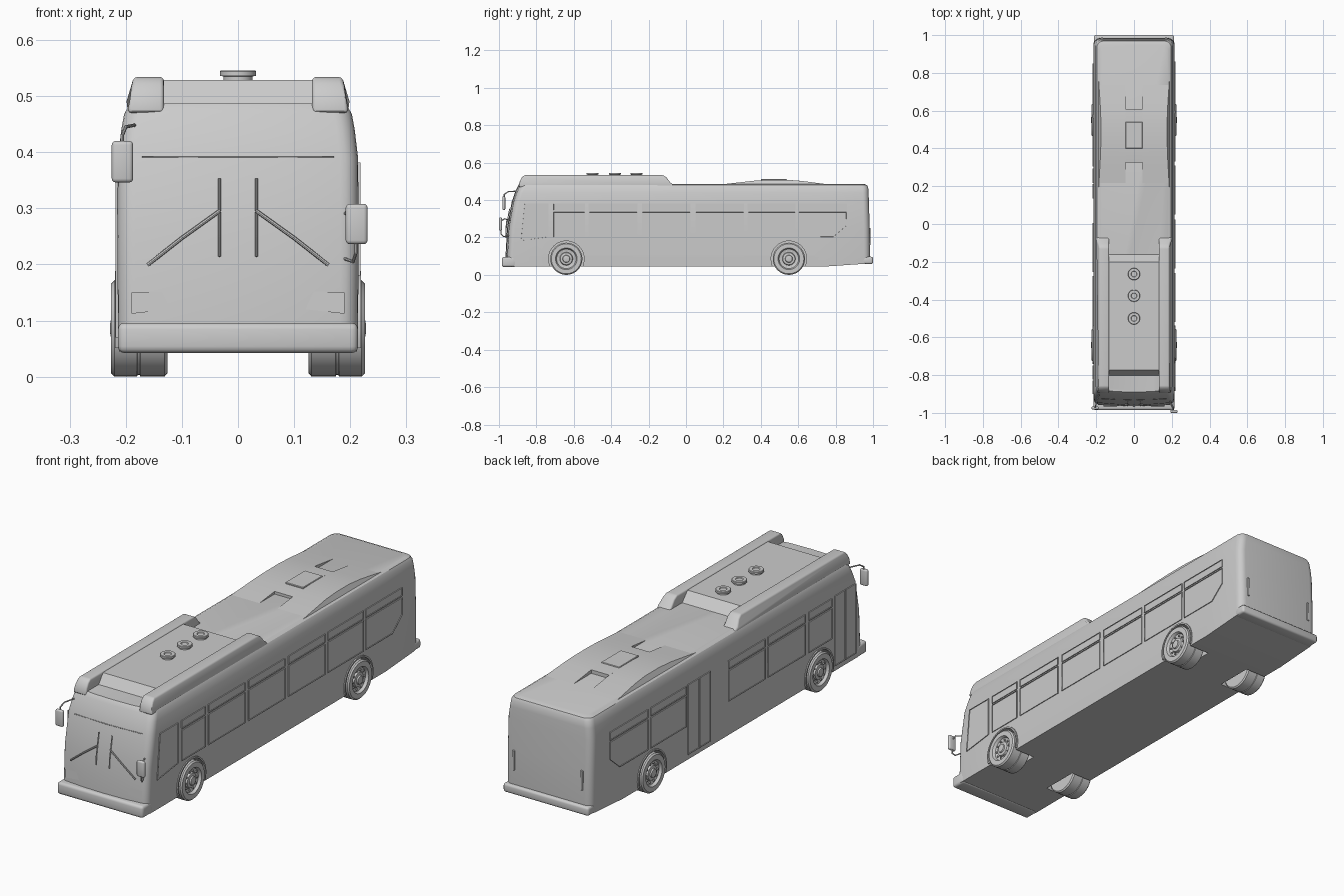
import bpy, bmesh, math
from mathutils import Vector, Matrix

if "Cube" in bpy.data.objects:
    bpy.data.objects.remove(bpy.data.objects["Cube"])

grey = bpy.data.materials.new("light_grey")
grey.diffuse_color = (0.6, 0.6, 0.6, 1)
grey.use_nodes = True
grey.node_tree.nodes["Principled BSDF"].inputs["Base Color"].default_value = grey.diffuse_color


def finish(name, bm, bevel=0, seg=2):
    bmesh.ops.recalc_face_normals(bm, faces=bm.faces)
    me = bpy.data.meshes.new(name)
    bm.to_mesh(me)
    bm.free()
    ob = bpy.data.objects.new(name, me)
    bpy.context.collection.objects.link(ob)
    me.materials.append(grey)
    bpy.ops.object.select_all(action='DESELECT')
    bpy.context.view_layer.objects.active = ob
    ob.select_set(True)
    if bevel:
        m = ob.modifiers.new("bevel", 'BEVEL')
        m.width, m.segments, m.limit_method = bevel, seg, 'ANGLE'
        bpy.ops.object.modifier_apply(modifier="bevel")
    bpy.ops.object.shade_smooth_by_angle(angle=math.radians(30))
    return ob


def box(name, lo, hi, bevel=0.0, seg=3):
    bm = bmesh.new()
    bmesh.ops.create_cube(bm, size=1)
    for v in bm.verts:
        v.co = Vector([(lo[i] + hi[i]) / 2 + v.co[i] * (hi[i] - lo[i]) for i in range(3)])
    return finish(name, bm, bevel, seg)


def prism(bm, yz, x0, x1):
    """Extrude a side profile of (y, z) points from x0 to x1; returns the x1 cap."""
    a = [bm.verts.new((x0, y, z)) for y, z in yz]
    b = [bm.verts.new((x1, y, z)) for y, z in yz]
    n = len(yz)
    bm.faces.new(a)
    cap = bm.faces.new(b)
    for i in range(n):
        bm.faces.new((a[i], a[(i + 1) % n], b[(i + 1) % n], b[i]))
    return cap


def lathe(name, prof, centre, axis, n=40):
    """Spin (offset, radius) points about the x or z axis."""
    bm = bmesh.new()
    rings = []
    for t, r in prof:
        ring = []
        for i in range(n):
            a = 2 * math.pi * i / n
            c, s = r * math.cos(a), r * math.sin(a)
            ring.append(bm.verts.new(Vector(centre) + Vector((t, c, s) if axis == 'x' else (c, s, t))))
        rings.append(ring)
    for p, q in zip(rings, rings[1:]):
        for i in range(n):
            bm.faces.new((p[i], p[(i + 1) % n], q[(i + 1) % n], q[i]))
    bm.faces.new(rings[0])
    bm.faces.new(rings[-1])
    return finish(name, bm)


def rod(name, pts, r=0.003):
    bm = bmesh.new()
    for p, q in zip(pts, pts[1:]):
        p, q = Vector(p), Vector(q)
        d = q - p
        mat = Matrix.Translation((p + q) / 2) @ d.to_track_quat('Z', 'Y').to_matrix().to_4x4()
        bmesh.ops.create_cone(bm, cap_ends=True, segments=8, radius1=r, radius2=r,
                              depth=d.length + r, matrix=mat)
    return finish(name, bm)


# Body: stacked rounded plan outlines (z, half width, front y, rear y)
LAYERS = [(.045, .212, -.965, .982), (.10, .214, -.965, .984), (.25, .215, -.957, .982),
          (.39, .214, -.932, .978), (.44, .208, -.915, .976), (.468, .203, -.902, .974),
          (.480, .196, -.896, .968), (.487, .182, -.890, .950)]


def front_y(z):
    for a, b in zip(LAYERS, LAYERS[1:]):
        if z <= b[0]:
            return a[2] + (b[2] - a[2]) * (z - a[0]) / (b[0] - a[0])
    return LAYERS[-1][2]


def outline(w, yf, yr, r=.032):
    half = [(0, yf), (.1, yf + .003)]
    for k in range(6):
        a = math.pi / 2 * k / 5
        half.append((w - r + r * math.sin(a), yf + .01 + r - r * math.cos(a)))
    half += [(w, .75)]
    for k in range(6):
        a = math.pi / 2 * k / 5
        half.append((w - r + r * math.cos(a), yr - r + r * math.sin(a)))
    return half + [(-x, y) for x, y in reversed(half) if x > 0]


bm = bmesh.new()
rings = []
for i, (z, w, yf, yr) in enumerate(LAYERS):
    rings.append([bm.verts.new((x, y, z + (max(0, y - .75) * .07 if i == 0 else 0)))
                  for x, y in outline(w, yf, yr)])
for p, q in zip(rings, rings[1:]):
    for i in range(len(p)):
        j = (i + 1) % len(p)
        bm.faces.new((p[i], p[j], q[j], q[i]))
bmesh.ops.triangulate(bm, faces=[bm.faces.new(rings[0])])
bm.faces.new(rings[-1])
body = finish("body_shell", bm)

# Wheel arches cut into the body
for s in (-1, 1):
    for y in (-.64, .55):
        cut = lathe("arch_cutter", [(-.1, .096), (.1, .096)], (s * .21, y, .086), 'x', 48)
        cut.hide_render = True
        m = body.modifiers.new("arch", 'BOOLEAN')
        m.operation, m.object, m.solver = 'DIFFERENCE', cut, 'EXACT'
        bpy.context.view_layer.objects.active = body
        bpy.ops.object.modifier_apply(modifier="arch")
        bpy.data.objects.remove(cut)
bpy.ops.object.select_all(action='DESELECT')
body.select_set(True)
bpy.ops.object.shade_smooth_by_angle(angle=math.radians(30))

# Wheels, bolts and arch lips
TYRE = [(-.10, .05), (-.10, .08), (-.095, .086), (-.052, .086), (-.051, .083), (-.047, .083),
        (-.046, .086), (-.006, .086), (0, .08), (0, .058), (-.004, .055), (-.012, .052),
        (-.016, .035), (-.008, .032), (-.006, .02), (.0, .018), (.002, .008)]
for s in (-1, 1):
    for label, y in (("front", -.64), ("rear", .55)):
        lathe(label + "_wheel", [(s * t, r) for t, r in TYRE], (s * .226, y, .086), 'x')
        for k in range(10):
            a = 2 * math.pi * k / 10
            p = (s * .213, y + .042 * math.cos(a), .086 + .042 * math.sin(a))
            lathe("wheel_bolt", [(-.005, .004), (.005, .004)], p, 'x', 6)
        arc = [math.radians(-20 + 220 * k / 24) for k in range(25)]
        pts = [(y + r * math.cos(a), .086 + r * math.sin(a))
               for r, seq in ((.095, arc), (.102, arc[::-1])) for a in seq]
        bm = bmesh.new()
        prism(bm, pts, s * .208, s * .219)
        finish(label + "_arch_lip", bm)


# Side windows and doors: rimmed plates on the wall
def pane(name, s, yz):
    bm = bmesh.new()
    cap = prism(bm, yz, s * .209, s * .2185)
    bmesh.ops.recalc_face_normals(bm, faces=bm.faces)
    bmesh.ops.inset_region(bm, faces=[cap], thickness=.004, depth=0)
    bmesh.ops.inset_region(bm, faces=[cap], thickness=.0005, depth=-.0025)
    finish(name, bm)


def split_window(s, y0, y1, slant=False):
    pane("upper_window", s, [(y0, .345), (y1, .345), (y1, .382), (y0, .382)])
    low = [(y0, .20), (y1 - .07, .20), (y1, .26)] if slant else [(y0, .20), (y1, .20)]
    pane("lower_window", s, low + [(y1, .338), (y0, .338)])


for y0, y1 in ((-.71, -.54), (-.52, -.26), (-.235, .025), (.05, .31), (.33, .585)):
    split_window(1, y0, y1)
split_window(1, .60, .86, True)
pane("driver_window", 1, [(-.885, .18), (-.735, .20), (-.735, .382), (-.865, .382)])
for y0, y1 in ((-.73, -.565), (-.54, -.275), (-.255, .005), (.305, .56)):
    split_window(-1, y0, y1)
split_window(-1, .58, .85, True)
for y0, y1 in ((-.90, -.828), (-.822, -.75), (.135, .213), (.217, .295)):
    pane("door_leaf", -1, [(y0, .07), (y1, .07), (y1, .385), (y0, .385)])

# Bumpers
box("front_bumper", (-.214, -.985, .042), (.214, -.91, .096), .012)
box("rear_bumper", (-.213, .94, .058), (.213, 1.0, .097), .010)

# Roof side fairings
RAIL = [(-.895, .47), (-.889, .50), (-.877, .522), (-.862, .534), (-.125, .534),
        (-.105, .522), (-.085, .495), (-.070, .484), (-.070, .47)]
for s in (-1, 1):
    bm = bmesh.new()
    prism(bm, RAIL, s * .132, s * .197)
    for v in bm.verts:
        if abs(v.co.x) > .19 and v.co.z > .49:
            v.co.x -= s * (v.co.z - .49) * .25
    finish("roof_fairing", bm, .008, 3)

# Roof equipment box with three vents
bm = bmesh.new()
prism(bm, [(-.808, .48), (-.772, .529), (-.20, .529), (-.155, .48)], -.134, .134)
finish("roof_equipment_box", bm)
for y in (-.5, -.38, -.265):
    lathe("roof_vent", [(.525, .026), (.535, .026), (.536, .032), (.544, .032), (.546, .03),
                        (.546, .016), (.543, .014), (.543, .004)], (0, y, 0), 'z', 28)

# Rear roof hump with notched ends and hatch
HUMP = [(.19, .484), (.28, .494), (.37, .504), (.45, .508), (.54, .508), (.62, .502), (.76, .484)]
for s in (-1, 1):
    bm = bmesh.new()
    prism(bm, HUMP, s * .045, s * .19)
    for v in bm.verts:
        if abs(v.co.x) > .18:
            v.co.x = s * (.175 + .012 * (.508 - v.co.z) / .024)
    finish("roof_hump_side", bm)
bm = bmesh.new()
prism(bm, [(.325, .48), (.325, .499), (.37, .504), (.45, .508), (.54, .508), (.61, .503), (.61, .48)],
      -.046, .046)
finish("roof_hump_centre", bm)
box("roof_hatch", (-.045, .40, .50), (.045, .54, .5115), .002, 1)

# Mirrors on bent arms
box("left_mirror", (-.225, -.982, .346), (-.187, -.966, .42), .007)
rod("left_mirror_arm", [(-.185, -.905, .448), (-.20, -.95, .445), (-.206, -.972, .43), (-.206, -.972, .41)])
box("right_mirror", (.192, -1.0, .236), (.231, -.984, .308), .007)
rod("right_mirror_arm", [(.19, -.945, .21), (.205, -.975, .205), (.21, -.99, .22), (.21, -.99, .25)])
rod("right_mirror_brace", [(.19, -.935, .29), (.208, -.97, .30), (.21, -.986, .29)])


# Wipers and front details following the windscreen slope
def on_front(x, z, off=.006):
    return (x, front_y(z) + abs(x) * .04 - off, z)


for s in (-1, 1):
    rod("wiper_blade", [on_front(s * .033, z) for z in (.215, .25, .295, .352)], .0025)
    rod("wiper_arm", [on_front(s * x, z, .009) for x, z in ((.033, .295), (.10, .247), (.16, .20))], .0035)
    bm = bmesh.new()
    shape = [(.12, .12), (.19, .112), (.19, .15), (.135, .152)]
    f = bm.faces.new([bm.verts.new(on_front(s * x, z, .001)) for x, z in shape])
    bmesh.ops.solidify(bm, geom=[f], thickness=.004)
    finish("headlight", bm)
    # Rear lamp strips
    box("rear_lamp_strip", (s * .17 - .006, .97, .16), (s * .17 + .006, .987, .25), .002, 1)
rod("windscreen_top_seam", [on_front(x, .392, .0) for x in (-.17, 0, .17)], .0015)
